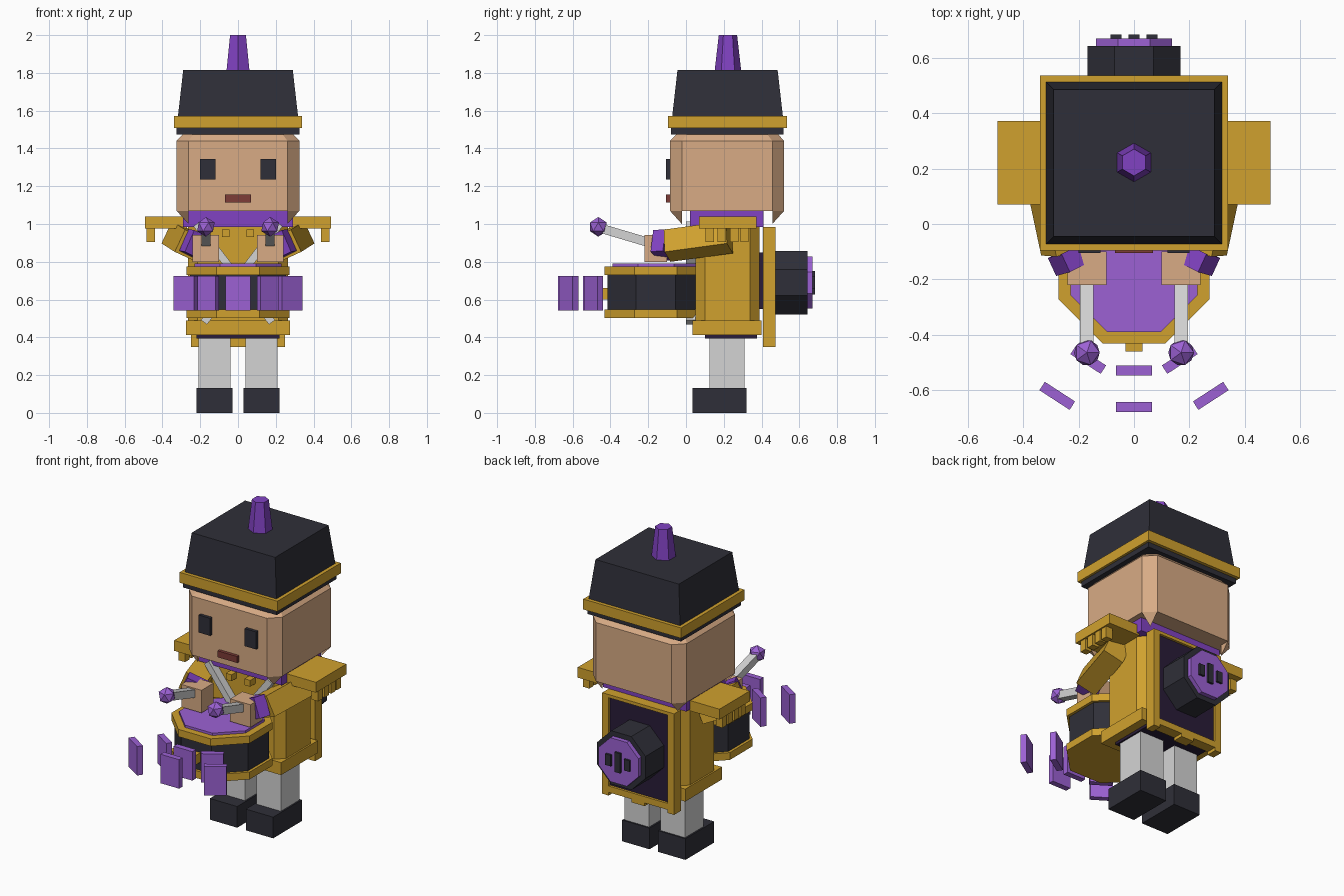
import bpy, bmesh, math
from mathutils import Vector, Matrix

cube = bpy.data.objects.get("Cube")
if cube:
    bpy.data.objects.remove(cube, do_unlink=True)


def colour(name, r, g, b):
    lin = [(c / 255 / 12.92 if c < 11 else ((c / 255 + 0.055) / 1.055) ** 2.4) for c in (r, g, b)] + [1]
    m = bpy.data.materials.new(name)
    m.use_nodes = True
    m.diffuse_color = lin
    node = next(n for n in m.node_tree.nodes if n.type == 'BSDF_PRINCIPLED')
    node.inputs["Base Color"].default_value = lin
    return m


GOLD = colour("gold", 208, 161, 46)
SKIN = colour("skin", 216, 171, 133)
DARK = colour("charcoal", 47, 47, 56)
LILAC = colour("light_purple", 156, 97, 212)
PURPLE = colour("purple", 129, 66, 194)
NIGHT = colour("dark_purple", 41, 28, 56)
GREY = colour("light_grey", 212, 212, 212)
RED = colour("brown_red", 125, 60, 55)


def finish(name, bm, mat):
    bmesh.ops.recalc_face_normals(bm, faces=bm.faces[:])
    me = bpy.data.meshes.new(name)
    bm.to_mesh(me)
    bm.free()
    me.materials.append(mat)
    ob = bpy.data.objects.new(name, me)
    bpy.context.scene.collection.objects.link(ob)
    return ob


def box(name, mat, x, y, z, turn=None):
    """Box from (min, max) ranges, optionally turned about its centre."""
    bm = bmesh.new()
    mid = Matrix.Translation([sum(r) / 2 for r in (x, y, z)])
    size = Matrix.Diagonal([r[1] - r[0] for r in (x, y, z)] + [1])
    bmesh.ops.create_cube(bm, size=1, matrix=mid @ (turn or Matrix()) @ size)
    return finish(name, bm, mat)


def beam(name, mat, a, b, w, h, roll=0):
    """Square bar from point a to point b."""
    a, b = Vector(a), Vector(b)
    rot = (b - a).to_track_quat('Y', 'Z').to_matrix().to_4x4()
    bm = bmesh.new()
    m = Matrix.Translation((a + b) / 2) @ rot @ Matrix.Rotation(roll, 4, 'Y')
    bmesh.ops.create_cube(bm, size=1, matrix=m @ Matrix.Diagonal((w, (b - a).length, h, 1)))
    return finish(name, bm, mat)


def loft(name, mat, rings):
    """Solid through rings of (x half width, y min, y max, corner cut, z)."""
    bm = bmesh.new()
    loops = []
    for w, y0, y1, c, z in rings:
        if c:
            pts = [(-w + c, y0), (w - c, y0), (w, y0 + c), (w, y1 - c),
                   (w - c, y1), (-w + c, y1), (-w, y1 - c), (-w, y0 + c)]
        else:
            pts = [(-w, y0), (w, y0), (w, y1), (-w, y1)]
        loops.append([bm.verts.new((px, py, z)) for px, py in pts])
    n = len(loops[0])
    for lo, hi in zip(loops, loops[1:]):
        for i in range(n):
            bm.faces.new((lo[i], lo[(i + 1) % n], hi[(i + 1) % n], hi[i]))
    bm.faces.new(loops[0])
    bm.faces.new(loops[-1])
    return finish(name, bm, mat)


def prism(name, mat, sides, flat, centre, depth, axis='Z', top=None):
    """Regular prism or frustum; flat is the distance to a flat side."""
    k = 1 / math.cos(math.pi / sides)
    m = Matrix.Translation(centre)
    if axis == 'Y':
        m = m @ Matrix.Rotation(math.pi / 2, 4, 'X')
    if sides == 8:
        m = m @ Matrix.Rotation(math.pi / 8, 4, 'Z')
    bm = bmesh.new()
    bmesh.ops.create_cone(bm, cap_ends=True, segments=sides, radius1=flat * k,
                          radius2=(top or flat) * k, depth=depth, matrix=m)
    return finish(name, bm, mat)


def span(a, b, s):
    return (min(a * s, b * s), max(a * s, b * s))


# head, with hanging chin corners
loft("head", SKIN, [(0.325, -0.085, 0.52, 0.063, 1.07), (0.325, -0.085, 0.52, 0.063, 1.44),
                    (0.287, -0.047, 0.482, 0.055, 1.48)])
for s in (-1, 1):
    for outer, inner in ((-0.085, -0.022), (0.52, 0.457)):
        bm = bmesh.new()
        tip = [bm.verts.new(p) for p in ((0.325 * s, inner, 1.07), (0.262 * s, outer, 1.07),
                                         (0.262 * s, inner, 1.0), (0.262 * s, inner, 1.07))]
        for skip in range(4):
            bm.faces.new([v for i, v in enumerate(tip) if i != skip])
        finish("jaw_corner", bm, SKIN)
    box("eye", DARK, span(0.12, 0.2, s), (-0.105, -0.08), (1.235, 1.345))
box("mouth", RED, (-0.068, 0.068), (-0.105, -0.08), (1.115, 1.155))

# hat
loft("hat_under_band", DARK, [(0.325, -0.08, 0.515, 0, 1.475), (0.325, -0.08, 0.515, 0, 1.51)])
loft("hat_brim", GOLD, [(0.34, -0.095, 0.535, 0, 1.507), (0.34, -0.095, 0.535, 0, 1.572)])
loft("hat_crown", DARK, [(0.318, -0.073, 0.513, 0, 1.57), (0.29, -0.045, 0.485, 0, 1.815)])
prism("hat_plume", PURPLE, 6, 0.061, (0, 0.222, 1.905), 0.19, top=0.042)

# body
loft("collar", PURPLE, [(0.29, 0.02, 0.41, 0, 0.985), (0.29, 0.02, 0.41, 0, 1.072)])
loft("coat", GOLD, [(0.265, 0.05, 0.39, 0.05, 0.48), (0.265, 0.05, 0.39, 0.05, 0.99)])
box("coat_hem", GOLD, (-0.275, 0.275), (0.035, 0.4), (0.412, 0.49))
box("hips", NIGHT, (-0.22, 0.22), (0.1, 0.375), (0.395, 0.42))
for s in (-1, 1):
    beam("chest_strap", GREY, (0.22 * s, 0.03, 1.0), (-0.18 * s, 0.03, 0.48), 0.06, 0.04)
    box("coat_button", GOLD, span(0.045, 0.085, s), (0.0, 0.05), (0.93, 0.97))

for s in (-1, 1):
    # legs
    box("leg", GREY, span(0.04, 0.21, s), (0.125, 0.31), (0.12, 0.4))
    box("boot", DARK, span(0.03, 0.22, s), (0.035, 0.32), (0, 0.133))
    # shoulder boards with fringe
    box("shoulder_board", GOLD, span(0.27, 0.493, s), (0.07, 0.372), (0.975, 1.04))
    for y in (0.125, 0.19, 0.255, 0.31):
        box("shoulder_fringe", GOLD, span(0.44, 0.485, s), (y - 0.022, y + 0.022), (0.905, 0.98))
    # arms, cuffs and hands
    beam("arm", GOLD, (0.32 * s, 0.23, 0.93), (0.25 * s, -0.1, 0.885), 0.13, 0.13, 0.42 * s)
    beam("cuff", PURPLE, (0.235 * s, -0.09, 0.89), (0.205 * s, -0.155, 0.885), 0.125, 0.125, 0.42 * s)
    box("hand", SKIN, span(0.1, 0.24, s), (-0.22, -0.1), (0.8, 0.942))
    # drum sticks
    beam("drum_stick", GREY, (0.17 * s, -0.19, 0.9), (0.17 * s, -0.46, 0.98), 0.048, 0.048)
    bm = bmesh.new()
    bmesh.ops.create_icosphere(bm, subdivisions=1, radius=0.052,
                               matrix=Matrix.Translation((0.17 * s, -0.464, 0.985)))
    finish("stick_ball", bm, LILAC)

# drum
MID = -0.16
prism("drum_shell", DARK, 8, 0.255, (0, MID, 0.64), 0.22)
for z in (0.525, 0.752):
    prism("drum_hoop", GOLD, 8, 0.272, (0, MID, z), 0.046)
prism("drum_skin", LILAC, 8, 0.23, (0, MID, 0.78), 0.02)
box("drum_badge", GOLD, (-0.03, 0.03), (-0.46, -0.41), (0.6, 0.66))

# floating sound plates in two rows
for y_mid, x_side, y_side in ((-0.528, 0.165, -0.49), (-0.66, 0.277, -0.62)):
    box("sound_plate", LILAC, (-0.065, 0.065), (y_mid - 0.018, y_mid + 0.018), (0.543, 0.725))
    for s in (-1, 1):
        x = x_side * s
        box("side_sound_plate", LILAC, (x - 0.065, x + 0.065), (y_side - 0.018, y_side + 0.018),
            (0.543, 0.725), Matrix.Rotation(math.radians(33) * s, 4, 'Z'))

# back board with frame and feet
box("board_mount", NIGHT, (-0.12, 0.12), (0.38, 0.43), (0.55, 0.85))
box("back_board", NIGHT, (-0.23, 0.23), (0.415, 0.46), (0.39, 0.975))
for s in (-1, 1):
    box("board_side", GOLD, span(0.205, 0.25, s), (0.408, 0.475), (0.35, 0.985))
box("board_bottom", GOLD, (-0.24, 0.24), (0.408, 0.475), (0.37, 0.41))
box("board_top", GOLD, (-0.24, 0.24), (0.408, 0.475), (0.965, 0.985))
box("board_foot", GOLD, (-0.045, 0.045), (0.408, 0.475), (0.35, 0.38))

# round pack with face disc and sockets
prism("pack", DARK, 8, 0.168, (0, 0.55, 0.69), 0.185, 'Y')
prism("pack_disc", LILAC, 8, 0.138, (0, 0.65, 0.69), 0.04, 'Y')
for x, h in ((-0.065, 0.035), (0, 0.062), (0.065, 0.035)):
    box("pack_socket", DARK, (x - 0.019, x + 0.019), (0.66, 0.683), (0.69 - h, 0.69 + h))
